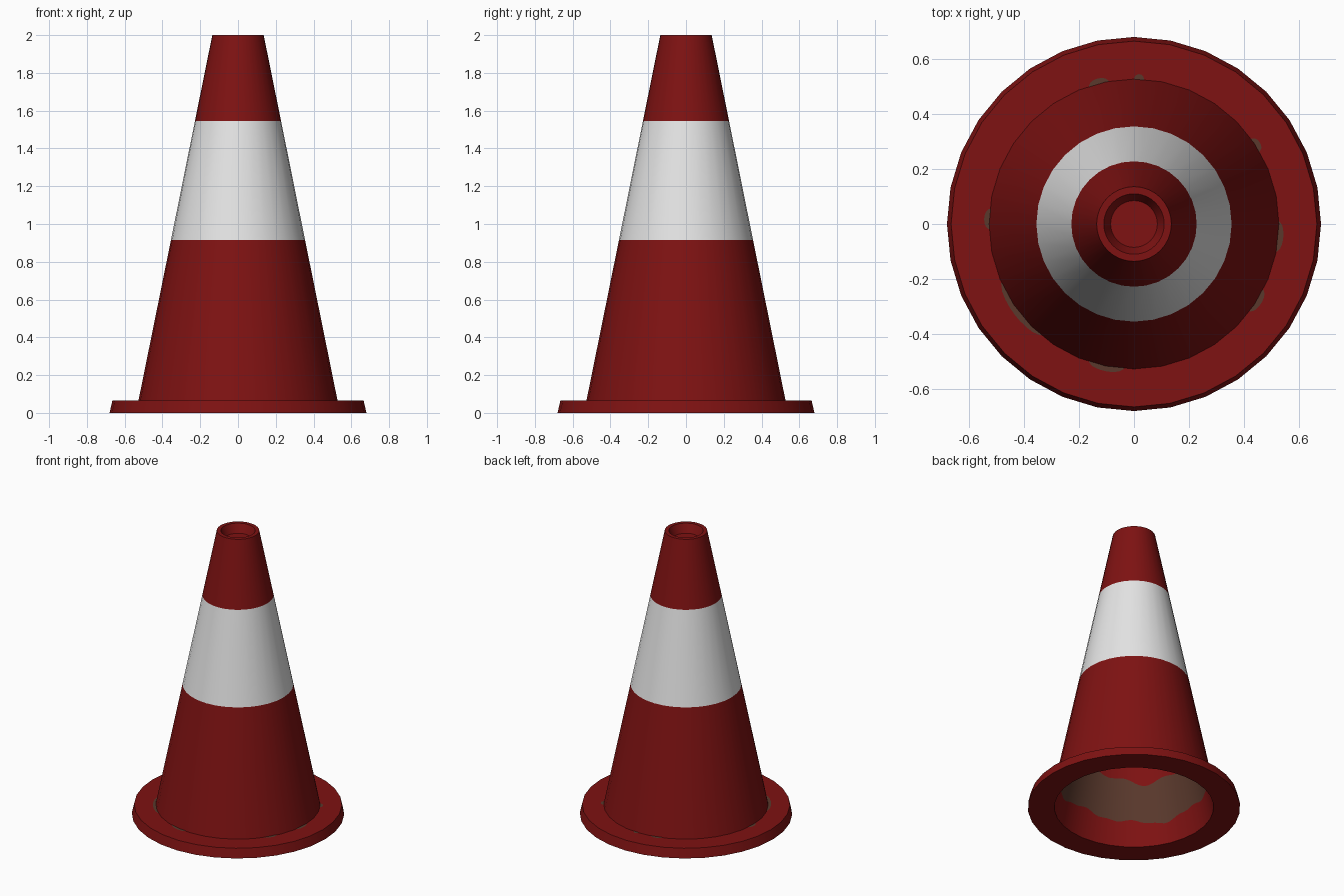
import bpy
import bmesh
from math import sin, cos, pi, radians

cube = bpy.data.objects.get("Cube")
if cube:
    bpy.data.objects.remove(cube)


def material(name, rgb):
    m = bpy.data.materials.new(name)
    m.use_nodes = True
    m.diffuse_color = (*rgb, 1)
    m.node_tree.nodes["Principled BSDF"].inputs["Base Color"].default_value = (*rgb, 1)
    return m


MATS = [material("red plastic", (0.21, 0.006, 0.006)),
        material("white band", (0.78, 0.78, 0.78)),
        material("brown dirt", (0.1, 0.04, 0.025))]
RED, WHITE, BROWN = range(3)


def finish(bm, name):
    bmesh.ops.remove_doubles(bm, verts=bm.verts, dist=1e-5)
    mesh = bpy.data.meshes.new(name)
    bm.to_mesh(mesh)
    bm.free()
    for m in MATS:
        mesh.materials.append(m)
    obj = bpy.data.objects.new(name, mesh)
    bpy.context.collection.objects.link(obj)
    bpy.ops.object.select_all(action='DESELECT')
    obj.select_set(True)
    bpy.context.view_layer.objects.active = obj
    bpy.ops.object.shade_smooth_by_angle(angle=radians(30))
    return obj


def sweep(name, profile, colours, segments=32, start=0, end=2 * pi):
    """Turn a profile about z; profile(angle) gives (radius, height) points."""
    bm = bmesh.new()
    rows = []
    for s in range(segments + 1):
        a = start + (end - start) * s / segments
        rows.append([bm.verts.new((r * cos(a), r * sin(a), z)) for r, z in profile(a)])
    for p, q in zip(rows, rows[1:]):
        for i, colour in enumerate(colours):
            bm.faces.new((p[i], q[i], q[i + 1], p[i + 1])).material_index = colour
    return finish(bm, name)


# Base flange, a flat ring with a slightly tapered rim
flange = [(0.51, 0), (0.68, 0), (0.665, 0.065), (0.52, 0.065)]
sweep("base_flange", lambda a: flange, [RED] * 3)

# Cone body with its white band, top lip and recessed top
body = [(0.527, 0.065), (0.355, 0.915), (0.228, 1.545), (0.136, 2),
        (0.11, 2), (0.085, 1.94), (0, 1.94)]
sweep("cone_body", lambda a: body, [RED, WHITE, RED, RED, RED, RED])


# Hollow inside with an uneven ring of dirt
def inside(a):
    def wall(z):
        return 0.51 - 0.205 * z, z
    low = 0.17 + 0.018 * sin(3 * a) + 0.012 * sin(8 * a + 1) + 0.006 * sin(19 * a)
    high = 0.44 + 0.025 * sin(4 * a + 2) + 0.015 * sin(11 * a)
    return [(0, 1.9), wall(1.9), wall(high), wall(low), wall(0)]


sweep("inner_wall", inside, [RED, RED, BROWN, RED], segments=96)

# Thin dirt smears on the flange at the foot of the cone: centre and half angle
for n, (mid, half) in enumerate([(104, 4), (88, 2), (33, 3), (-5, 6),
                                 (-32, 5), (178, 4), (217, 13), (259, 7)]):
    lo, hi = radians(mid - half), radians(mid + half)

    def smear(a):
        t = sin(pi * (a - lo) / (hi - lo))
        return [(0.529 + 0.016 * max(t, 0) ** 0.5, 0.067), (0.522, 0.067)]

    sweep(f"dirt_smear_{n + 1}", smear, [BROWN], segments=8, start=lo, end=hi)
